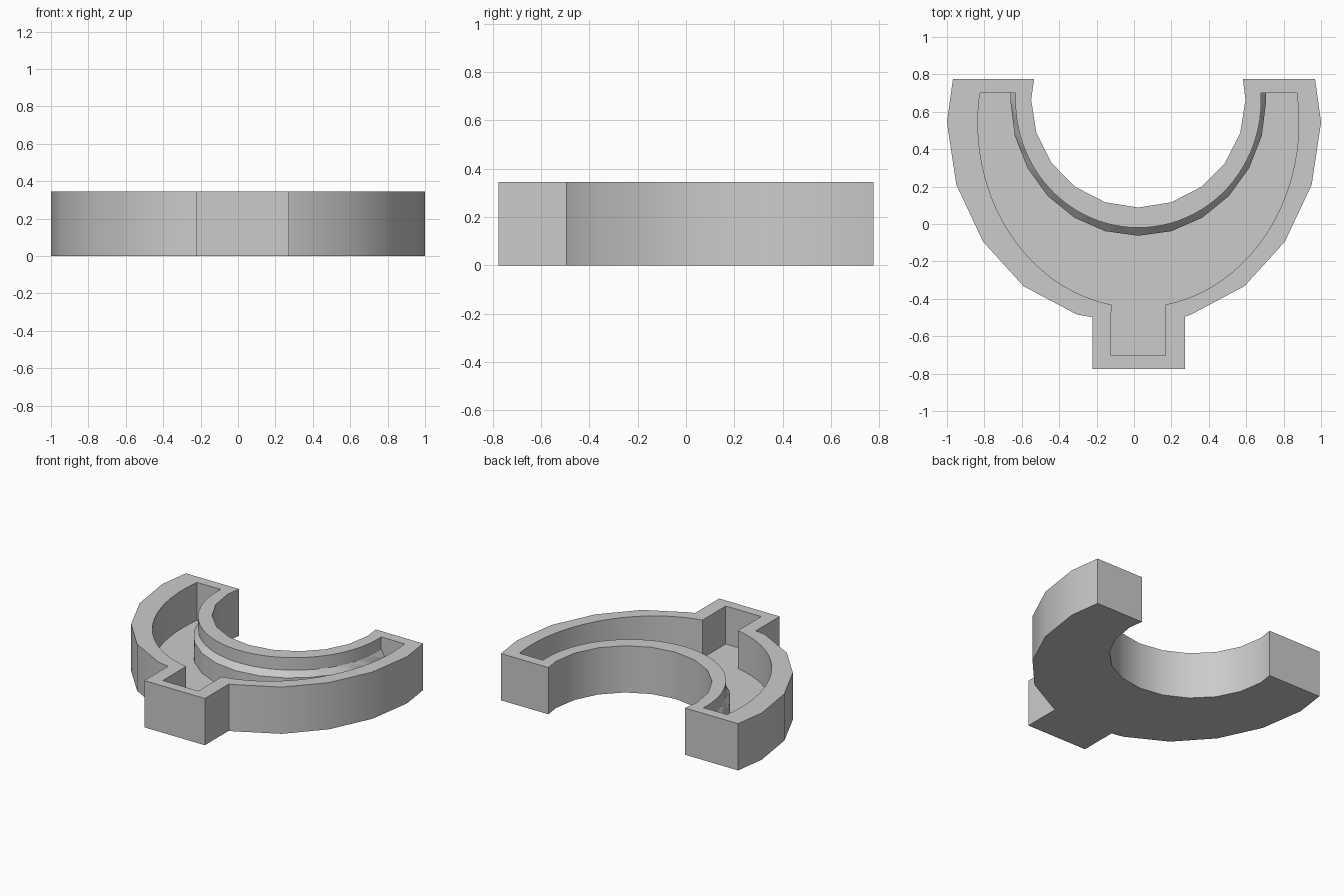
import bpy
import bmesh
from math import sin, cos, radians

if "Cube" in bpy.data.objects:
    bpy.data.objects.remove(bpy.data.objects["Cube"])

HEIGHT, FLOOR = 0.345, 0.065
CX = 0.023            # axis of the arch opening and the pocket
TIP, POCKET_TIP = 0.775, 0.70

grey = bpy.data.materials.new("plain_grey")
grey.use_nodes = True
grey.diffuse_color = (0.6, 0.6, 0.6, 1)
grey.node_tree.nodes["Principled BSDF"].inputs["Base Color"].default_value = (0.6, 0.6, 0.6, 1)


def arc(cy, rx, ry, start, end, steps):
    """Points along an ellipse, angles in degrees."""
    angles = [radians(start + (end - start) * i / steps) for i in range(steps + 1)]
    return [(CX + rx * cos(a), cy + ry * sin(a)) for a in angles]


def finish(name, bm):
    bmesh.ops.recalc_face_normals(bm, faces=bm.faces[:])
    mesh = bpy.data.meshes.new(name)
    bm.to_mesh(mesh)
    bm.free()
    mesh.materials.append(grey)
    obj = bpy.data.objects.new(name, mesh)
    bpy.context.collection.objects.link(obj)
    return obj


def prism(name, outline, z0, z1):
    bm = bmesh.new()
    base = bm.faces.new([bm.verts.new((x, y, z0)) for x, y in outline])
    top = bmesh.ops.extrude_face_region(bm, geom=[base])["geom"]
    verts = [v for v in top if isinstance(v, bmesh.types.BMVert)]
    bmesh.ops.translate(bm, verts=verts, vec=(0, 0, z1 - z0))
    return finish(name, bm)


def select_only(obj):
    bpy.ops.object.select_all(action="DESELECT")
    obj.select_set(True)
    bpy.context.view_layer.objects.active = obj


# Crescent body: faceted outer side, stem at the front, round opening at the back
side = [(0.305, -0.484), (0.591, -0.332), (0.807, -0.094), (0.95, 0.21), (1.0, 0.543), (0.968, TIP)]
stem = [(-0.222, -0.498), (-0.222, -TIP), (0.272, -TIP), (0.272, -0.495)]
opening = [(0.582, TIP)] + arc(0.665, 0.573, 0.577, 0, -180, 10) + [(-0.534, TIP)]
left_side = [(-x, y) for x, y in reversed(side)]
body = prism("crescent_tray", stem + side + opening + left_side, 0, HEIGHT)

# Pocket cut from above, leaving the floor and the walls
right_wall = arc(0.543, 0.858, 0.988, -80.3, 9.1, 24)
left_wall = [(2 * CX - x, y) for x, y in reversed(right_wall)]
stem_pocket = [(CX - 0.145, -0.703), (CX + 0.145, -0.703)]
inner_wall = arc(0.66, 0.657, 0.68, 3.4, -183.4, 48)
cutter = prism("pocket_cutter", stem_pocket + right_wall + inner_wall + left_wall, FLOOR, HEIGHT + 0.2)
cutter.hide_render = True

cut = body.modifiers.new("pocket", "BOOLEAN")
cut.operation = "DIFFERENCE"
cut.solver = "EXACT"
cut.object = cutter
select_only(body)
bpy.ops.object.modifier_apply(modifier=cut.name)
bpy.data.objects.remove(cutter)

# Sloped ledge along the pocket's inner wall, with a faceted outer edge
corners = arc(0.66, 0.684, 0.723, 0, -180, 12)
corners = [(CX + 0.683, POCKET_TIP)] + corners + [(CX - 0.683, POCKET_TIP)]
edge = []
for (ax, ay), (bx, by) in zip(corners, corners[1:]):
    edge += [(ax + (bx - ax) * t / 4, ay + (by - ay) * t / 4) for t in range(4)]
edge.append(corners[-1])
back = arc(0.66, 0.655, 0.678, 3.4, -183.4, len(edge) - 1)
bm = bmesh.new()
rows = []
for (ix, iy), (ox, oy) in zip(back, edge):
    section = [(ix, iy, FLOOR - 0.01), (ix, iy, 0.255), (ox, oy, 0.212), (ox, oy, FLOOR - 0.01)]
    rows.append([bm.verts.new(p) for p in section])
for a, b in zip(rows, rows[1:]):
    for i in range(4):
        j = (i + 1) % 4
        bm.faces.new((a[i], a[j], b[j], b[i]))
bm.faces.new(rows[0])
bm.faces.new(rows[-1])
ledge = finish("inner_ledge", bm)

for obj in (body, ledge):
    select_only(obj)
    bpy.ops.object.shade_smooth_by_angle(angle=radians(30))
